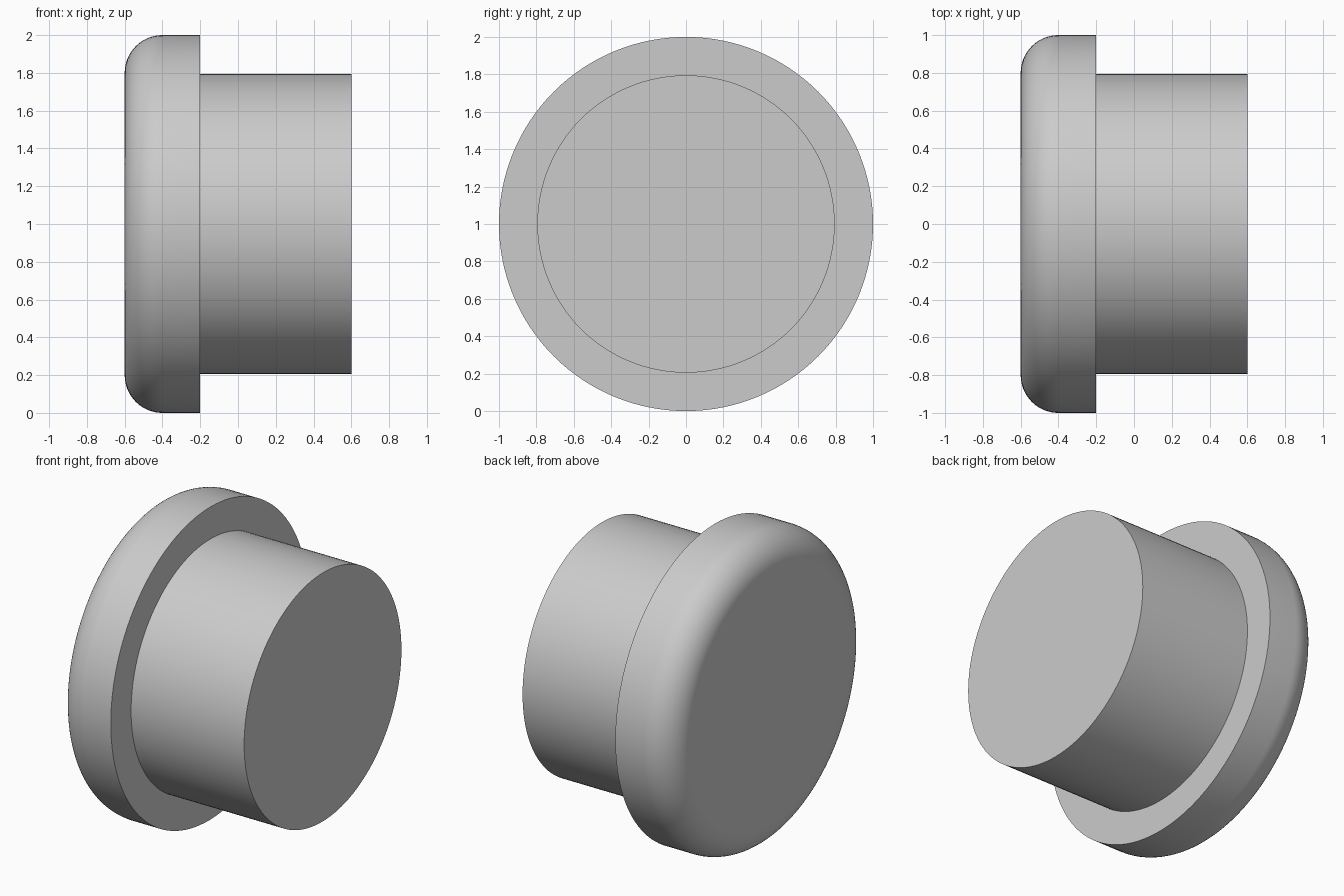
import bpy, bmesh
from math import pi, sin, cos, radians
from mathutils import Vector, Matrix

cube = bpy.data.objects.get("Cube")
if cube:
    bpy.data.objects.remove(cube, do_unlink=True)

SEGMENTS = 128
CENTRE = Vector((0, 0, 1))

grey = bpy.data.materials.new("plain grey")
grey.use_nodes = True
colour = (0.6, 0.6, 0.6, 1)
grey.diffuse_color = colour
grey.node_tree.nodes["Principled BSDF"].inputs["Base Color"].default_value = colour


def revolve(name, profile):
    """Turn a profile of (x, radius) points around the x axis and cap both ends."""
    bm = bmesh.new()
    rings = []
    for x, r in profile:
        rings.append([bm.verts.new(CENTRE + Vector((x, r * cos(a), r * sin(a))))
                      for a in (2 * pi * i / SEGMENTS for i in range(SEGMENTS))])
    for a, b in zip(rings, rings[1:]):
        for i in range(SEGMENTS):
            j = (i + 1) % SEGMENTS
            bm.faces.new((a[i], a[j], b[j], b[i]))
    bm.faces.new(rings[0])
    bm.faces.new(rings[-1])
    bmesh.ops.recalc_face_normals(bm, faces=bm.faces)
    mesh = bpy.data.meshes.new(name)
    bm.to_mesh(mesh)
    bm.free()
    mesh.materials.append(grey)
    obj = bpy.data.objects.new(name, mesh)
    bpy.context.collection.objects.link(obj)
    bpy.ops.object.select_all(action='DESELECT')
    obj.select_set(True)
    bpy.context.view_layer.objects.active = obj
    bpy.ops.object.shade_smooth_by_angle(angle=radians(30))
    return obj


# Single turned body: rounded head, flat shoulder, straight plug
FILLET, STEPS = 0.2, 16
rounding = [(-0.6 + FILLET * (1 - cos(t)), 1 - FILLET * (1 - sin(t)))
            for t in (pi / 2 * i / STEPS for i in range(STEPS + 1))]
revolve("flanged_plug", rounding + [(-0.2, 1), (-0.2, 0.795), (0.6, 0.795)])
